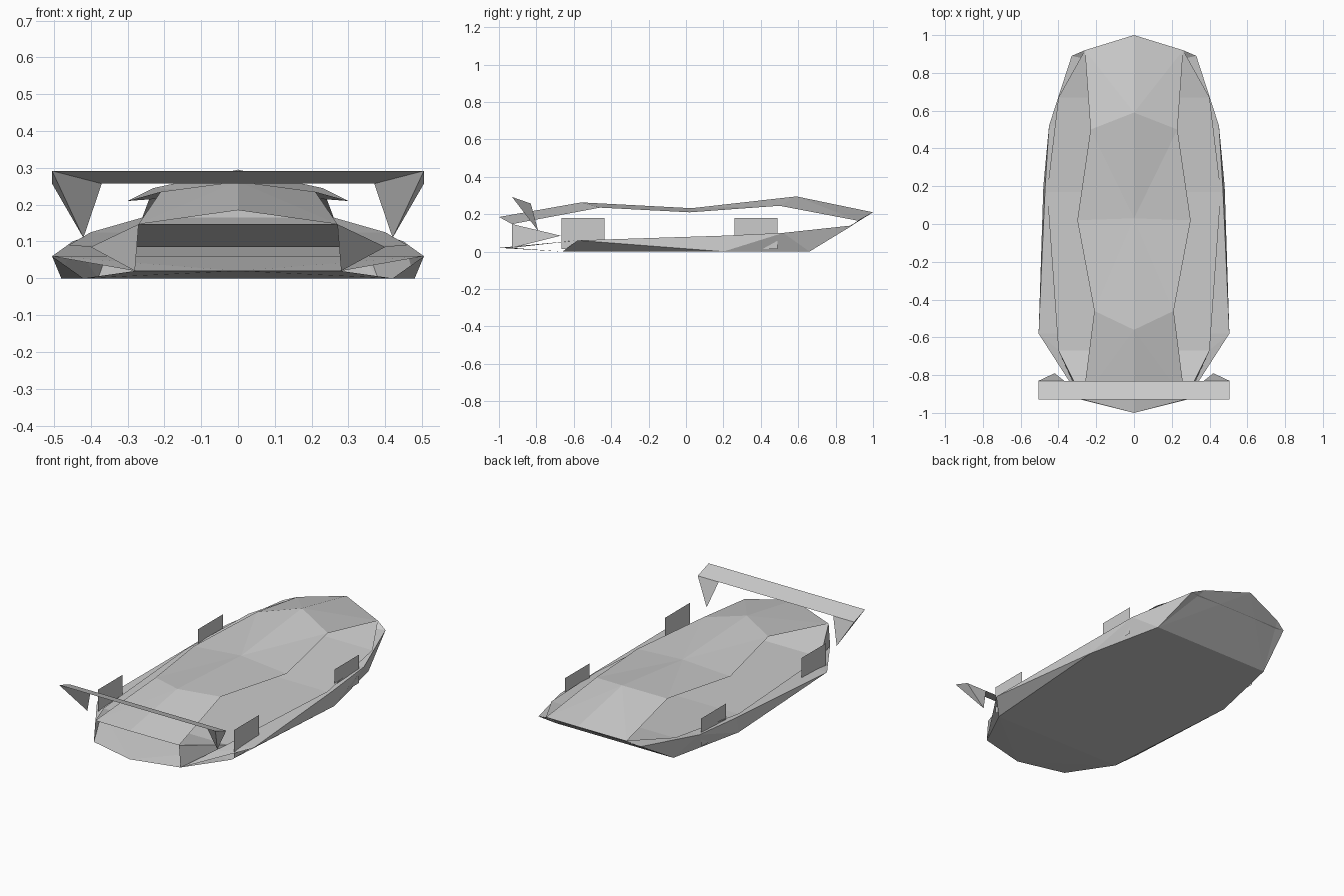
import bpy, bmesh

if "Cube" in bpy.data.objects:
    bpy.data.objects.remove(bpy.data.objects["Cube"])


def build(name, polys, mirror=False):
    """Flat-shaded object from polygons; mirror adds the -x copies."""
    bm = bmesh.new()
    for poly in polys:
        bm.faces.new([bm.verts.new(p) for p in poly])
        if mirror:
            bm.faces.new([bm.verts.new((-x, y, z)) for x, y, z in reversed(poly)])
    bmesh.ops.remove_doubles(bm, verts=bm.verts, dist=0.0005)
    bmesh.ops.triangulate(bm, faces=bm.faces)
    mesh = bpy.data.meshes.new(name)
    bm.to_mesh(mesh)
    bm.free()
    obj = bpy.data.objects.new(name, mesh)
    bpy.context.collection.objects.link(obj)
    return obj


def outline(half):
    """Close a right-hand half outline (front to back) into a full loop."""
    return half + [(-x, y, z) for x, y, z in reversed(half) if x > 0]


def strip(a, b):
    """Quads between two equally long point rows."""
    return [[a[i], a[i + 1], b[i + 1], b[i]] for i in range(len(a) - 1)]


# Floating canopy ribbon from nose to tail: ridge and edge rows
ridge = [(0, -1, .185), (0, -.56, .263), (0, .03, .232), (0, .59, .295), (0, 1, .21)]
edge = [(.27, -.93, .147), (.21, -.46, .235), (.30, .02, .21), (.23, .50, .245), (.26, .92, .165)]
build("canopy", strip(ridge, edge), mirror=True)

# Upper deck between the fender spines
spine = [(.27, -.93, .147), (.40, -.67, .085), (.46, .17, .09), (.40, .67, .125), (.26, .92, .165)]
build("upper_deck", [outline(spine)])

# Lower deck with wide splitter and side pods
pod = [(0, -1, .02), (.28, -.93, .02), (.505, -.58, .06), (.47, .20, .085), (.45, .52, .10), (.33, .89, .14)]
build("lower_deck", [outline(pod)])

# Flat floor and rising tail panel
floor = [(0, -1, .02), (.28, -.93, .02), (.42, -.66, 0), (.48, .20, 0), (.38, .66, 0)]
build("floor", [outline(floor)])
build("tail_panel", [[(-.38, .66, 0), (.38, .66, 0), (.26, .92, .165), (0, 1, .21), (-.26, .92, .165)]])

# Side walls joining floor and pods
low = floor[1:] + [(.26, .92, .165)]
build("side_walls", strip(low[1:3], pod[2:4])
      + [[low[2], pod[4], pod[3]], [low[2], low[3], pod[4]], [low[3], low[4], pod[5], pod[4]]], mirror=True)

# Nose side panels
build("nose_cheeks", [[(.28, -.93, .02), (.40, -.67, .085), (.27, -.93, .147)]], mirror=True)

# Wing blade and its tapered struts
build("wing", [[(-.505, -.93, .292), (.505, -.93, .292), (.505, -.83, .257), (-.505, -.83, .257)]])
tip = (.42, -.79, .11)
a, b, c = (.505, -.93, .292), (.505, -.83, .257), (.37, -.83, .257)
build("wing_struts", [[a, b, tip], [b, c, tip], [c, a, tip]], mirror=True)

# Flat square wheel cards
for name, y0, y1 in (("front_wheels", -.665, -.435), ("rear_wheels", .26, .49)):
    build(name, [[(.44, y0, .015), (.44, y1, .015), (.44, y1, .18), (.44, y0, .18)]], mirror=True)
